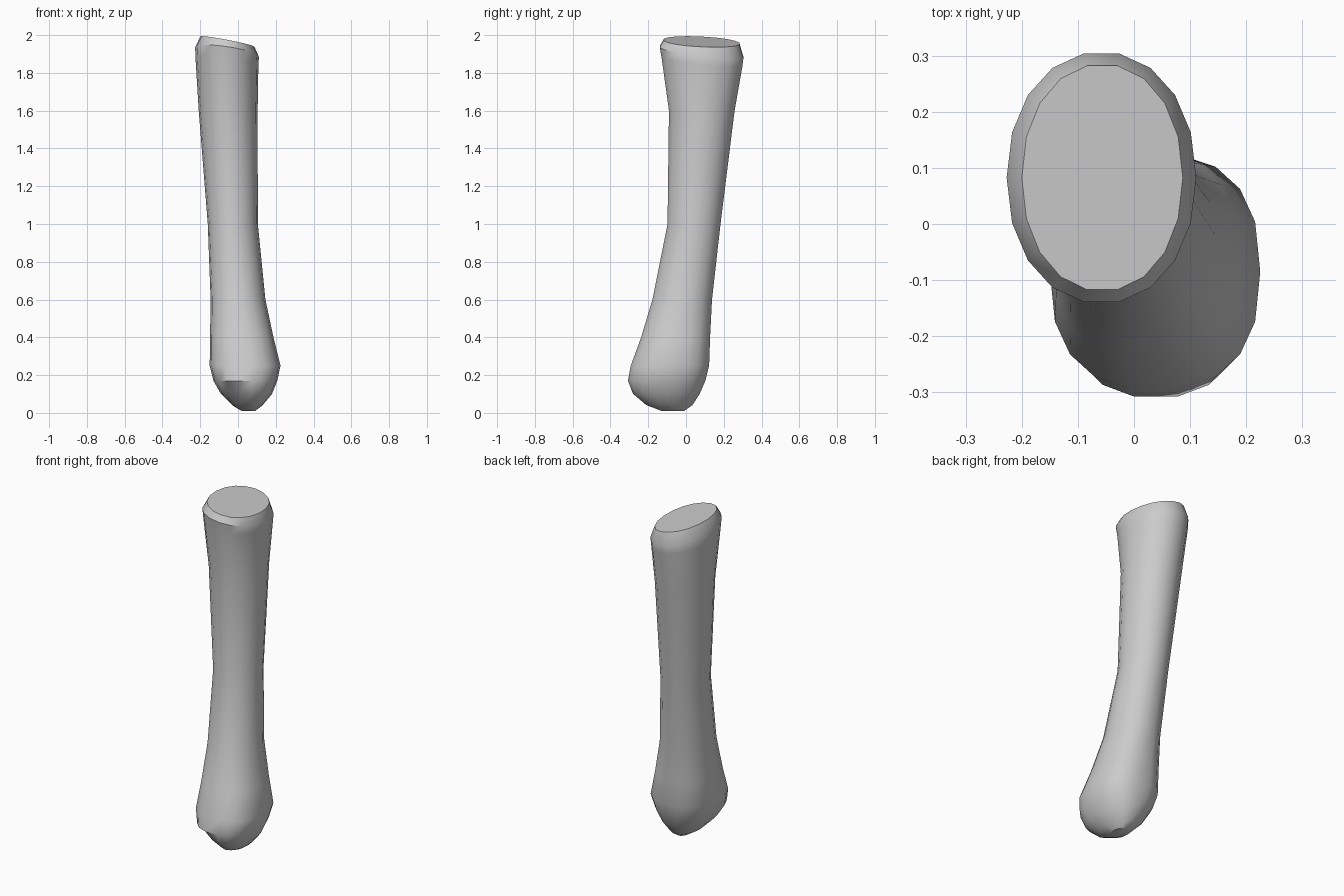
import bpy, bmesh, math

cube = bpy.data.objects.get("Cube")
if cube:
    bpy.data.objects.remove(cube, do_unlink=True)

SIDES = 18

# Cross-sections from bottom to top:
# height, x min, x max, y min, y max, squareness, slope along x, slope along y
SECTIONS = [
    (0.01, 0.02, 0.09, -0.13, -0.01, 2.0, 0, 0),
    (0.04, -0.03, 0.13, -0.215, 0.035, 2.0, 0, 0),
    (0.10, -0.09, 0.18, -0.285, 0.075, 2.2, 0, 0),
    (0.17, -0.13, 0.208, -0.31, 0.105, 2.4, 0, 0),
    (0.25, -0.15, 0.225, -0.295, 0.125, 2.5, 0, 0),
    (0.40, -0.148, 0.188, -0.24, 0.13, 2.3, 0, 0),
    (0.60, -0.145, 0.145, -0.18, 0.14, 2.1, 0, 0),
    (1.00, -0.16, 0.105, -0.10, 0.185, 2.0, 0, 0),
    (1.60, -0.208, 0.104, -0.093, 0.26, 2.0, 0, 0),
    (1.86, -0.225, 0.108, -0.132, 0.302, 2.1, -0.1, -0.1),
    (1.91, -0.227, 0.111, -0.142, 0.307, 2.1, -0.15, -0.13),
    (1.965, -0.20, 0.087, -0.12, 0.285, 2.1, -0.19, -0.05),
]


def superellipse(angle, power):
    c, s = math.cos(angle), math.sin(angle)
    return (math.copysign(abs(c) ** (2 / power), c),
            math.copysign(abs(s) ** (2 / power), s))


def ring(bm, z, x0, x1, y0, y1, power, slope_x, slope_y):
    cx, cy, rx, ry = (x0 + x1) / 2, (y0 + y1) / 2, (x1 - x0) / 2, (y1 - y0) / 2
    verts = []
    for i in range(SIDES):
        u, v = superellipse(math.tau * i / SIDES, power)
        dx, dy = u * rx, v * ry
        verts.append(bm.verts.new((cx + dx, cy + dy, z + slope_x * dx + slope_y * dy)))
    return verts


# Shaft and knuckle lofted through the sections
bm = bmesh.new()
rings = [ring(bm, *s) for s in SECTIONS]
for low, high in zip(rings, rings[1:]):
    for i in range(SIDES):
        j = (i + 1) % SIDES
        bm.faces.new((low[i], low[j], high[j], high[i]))
bm.faces.new(rings[0][::-1])
cap = bm.faces.new(rings[-1])

# Shallow groove under the front of the knuckle
for v in rings[1] + rings[2]:
    near = math.exp(-((v.co.x + 0.03) ** 2 + (v.co.y + 0.25) ** 2) / 0.004)
    v.co.y += 0.035 * near
    v.co.z += 0.02 * near

bmesh.ops.recalc_face_normals(bm, faces=bm.faces)
mesh = bpy.data.meshes.new("long_bone")
bm.to_mesh(mesh)
bm.free()
bone = bpy.data.objects.new("long_bone", mesh)
bpy.context.collection.objects.link(bone)

# Plain grey surface
grey = bpy.data.materials.new("light_grey")
grey.use_nodes = True
color = (0.6, 0.6, 0.6, 1)
grey.diffuse_color = color
grey.node_tree.nodes["Principled BSDF"].inputs["Base Color"].default_value = color
mesh.materials.append(grey)

# Smooth sides with a crisp joint face
bpy.ops.object.select_all(action='DESELECT')
bone.select_set(True)
bpy.context.view_layer.objects.active = bone
bpy.ops.object.shade_smooth_by_angle(angle=math.radians(35))
